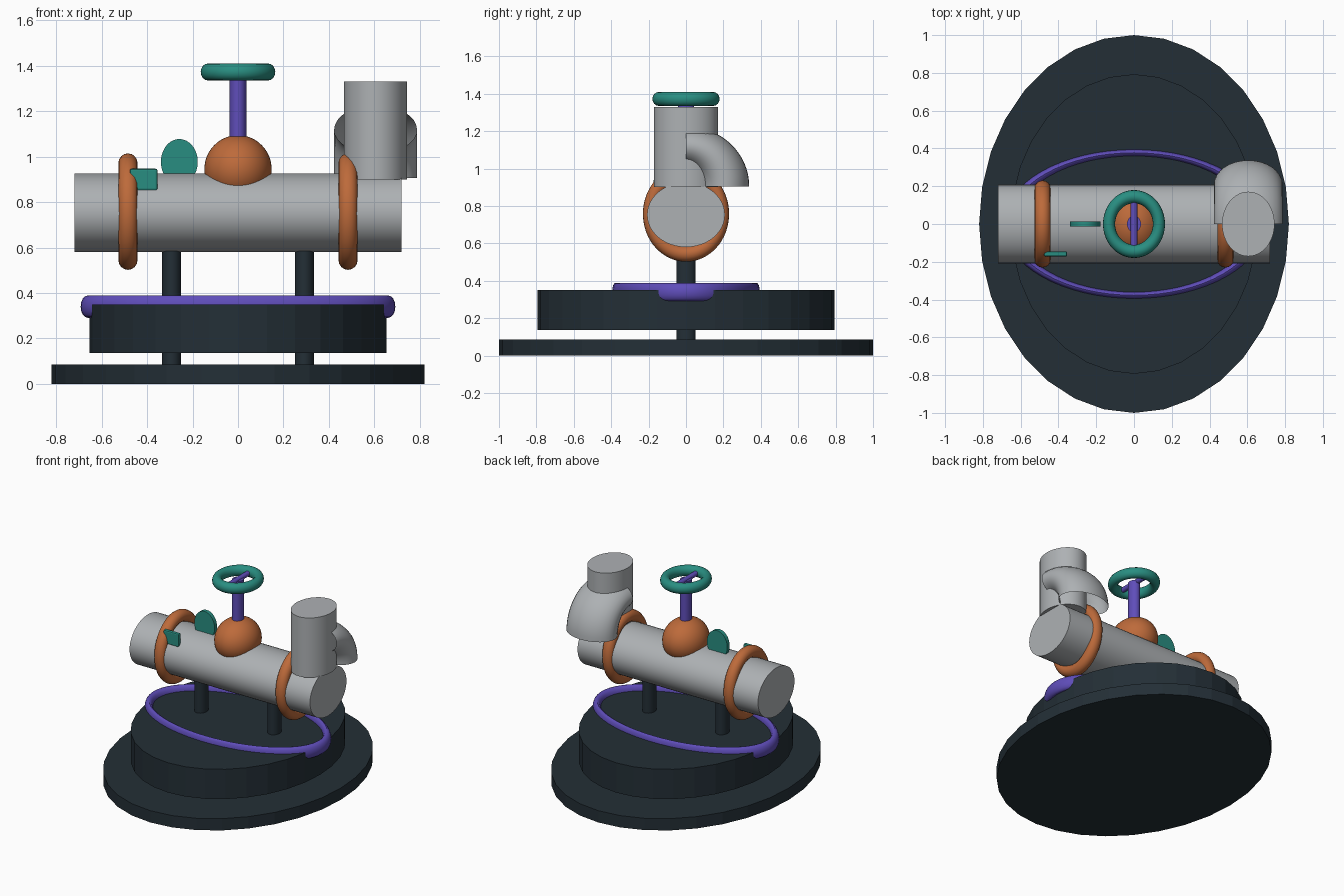
import bpy, bmesh, math
from mathutils import Matrix

if "Cube" in bpy.data.objects:
    bpy.data.objects.remove(bpy.data.objects["Cube"])


def material(name, rgb):
    m = bpy.data.materials.new(name)
    m.diffuse_color = (*rgb, 1)
    m.use_nodes = True
    m.node_tree.nodes["Principled BSDF"].inputs["Base Color"].default_value = m.diffuse_color
    return m


NAVY = material("dark_navy", (0.017, 0.028, 0.037))
GREY = material("pipe_grey", (0.42, 0.44, 0.455))
ORANGE = material("copper_orange", (0.51, 0.145, 0.043))
TEAL = material("teal", (0.022, 0.27, 0.22))
PURPLE = material("purple", (0.115, 0.075, 0.49))


def finish(name, mat, smooth=True):
    ob = bpy.context.object
    ob.name = ob.data.name = name
    ob.data.materials.append(mat)
    bpy.ops.object.transform_apply(location=True, rotation=True, scale=True)
    if smooth:
        bpy.ops.object.shade_smooth_by_angle(angle=math.radians(40))
    return ob


def cylinder(name, mat, centre, radii, length, axis="z", sides=48, smooth=True):
    """Elliptical cylinder; radii are world radii across the axis."""
    bpy.ops.mesh.primitive_cylinder_add(vertices=sides, radius=1, depth=1)
    ob = bpy.context.object
    a, b = radii
    if axis == "z":
        m = Matrix.Diagonal((a, b, length, 1))
    else:
        rot = Matrix.Rotation(math.pi / 2, 4, "Y" if axis == "x" else "X")
        scale = (length, a, b, 1) if axis == "x" else (a, length, b, 1)
        m = Matrix.Diagonal(scale) @ rot
    ob.data.transform(Matrix.Translation(centre) @ m)
    return finish(name, mat, smooth)


def torus(name, mat, centre, major, minor, scale, axis="z"):
    bpy.ops.mesh.primitive_torus_add(major_radius=major, minor_radius=minor,
                                     major_segments=64, minor_segments=16)
    m = Matrix.Diagonal((*scale, 1))
    if axis == "x":
        m = m @ Matrix.Rotation(math.pi / 2, 4, "Y")
    bpy.context.object.data.transform(Matrix.Translation(centre) @ m)
    return finish(name, mat)


def box(name, mat, centre, size, bevel=0.0):
    bpy.ops.mesh.primitive_cube_add(size=1, location=centre)
    ob = bpy.context.object
    ob.scale = size
    finish(name, mat, False)
    if bevel:
        mod = ob.modifiers.new("bevel", "BEVEL")
        mod.width, mod.segments = bevel, 2
    return ob


# Stand: base plate, raised drum and two posts
cylinder("base_plate", NAVY, (0, 0, 0.0425), (0.82, 1.0), 0.085, sides=32, smooth=False)
cylinder("base_drum", NAVY, (0, 0, 0.243), (0.653, 0.793), 0.215, sides=32, smooth=False)
for side, x in (("left", -0.292), ("right", 0.292)):
    cylinder(side + "_post", NAVY, (x, 0, 0.36), (0.042, 0.052), 0.6, sides=24)

# Trim ring on the drum
torus("drum_trim_ring", PURPLE, (0, 0, 0.34), 1.0, 0.047,
      (0.692 / 1.047, 0.395 / 1.047, 0.049 / 0.047))

# Main pipe and its two collars
cylinder("main_pipe", GREY, (0, 0, 0.753), (0.208, 0.173), 1.44, axis="x")
for side, x in (("left", -0.484), ("right", 0.484)):
    torus(side + "_collar", ORANGE, (x, 0, 0.758), 0.214, 0.042, (1, 0.9, 1), axis="x")

# Valve body, stem and hand wheel
bpy.ops.mesh.primitive_uv_sphere_add(segments=48, ring_count=24, radius=1,
                                     location=(0, 0, 0.944))
bpy.context.object.scale = (0.148, 0.171, 0.15)
finish("valve_body", ORANGE)
cylinder("valve_stem", PURPLE, (0, 0, 1.19), (0.037, 0.044), 0.37, sides=24)
torus("hand_wheel", TEAL, (0, 0, 1.372), 0.132, 0.032, (1, 1.095, 1.17))
cylinder("wheel_spoke", PURPLE, (0, 0, 1.372), (0.018, 0.018), 0.28, axis="y", sides=16)

# Gauge disc and small tag plate
cylinder("gauge_disc", TEAL, (-0.258, 0, 0.977), (0.081, 0.1), 0.028, axis="y")
box("tag_plate", TEAL, (-0.415, -0.159, 0.899), (0.122, 0.027, 0.095), 0.008)

# Outlet stack
cylinder("outlet_stack", GREY, (0.605, 0, 1.115), (0.139, 0.171), 0.43)

# Open quarter bend behind the stack, swept from facing front to facing down
STEPS, SIDES = 16, 32
bm = bmesh.new()
rings = []
for i in range(STEPS + 1):
    a = math.pi / 2 * i / STEPS
    ring = []
    for j in range(SIDES):
        t = 2 * math.pi * j / SIDES
        ry = 0.208 + 0.13 * math.cos(t)
        rz = 0.214 + 0.107 * math.cos(t)
        ring.append(bm.verts.new((0.605 + 0.182 * math.sin(t),
                                  ry * math.sin(a), 0.905 + rz * math.cos(a))))
    rings.append(ring)
for r0, r1 in zip(rings, rings[1:]):
    for j in range(SIDES):
        k = (j + 1) % SIDES
        bm.faces.new((r0[j], r1[j], r1[k], r0[k]))
bmesh.ops.recalc_face_normals(bm, faces=bm.faces)
mesh = bpy.data.meshes.new("outlet_bend")
bm.to_mesh(mesh)
bm.free()
bend = bpy.data.objects.new("outlet_bend", mesh)
bpy.context.collection.objects.link(bend)
bpy.ops.object.select_all(action="DESELECT")
bend.select_set(True)
bpy.context.view_layer.objects.active = bend
finish("outlet_bend", GREY)
